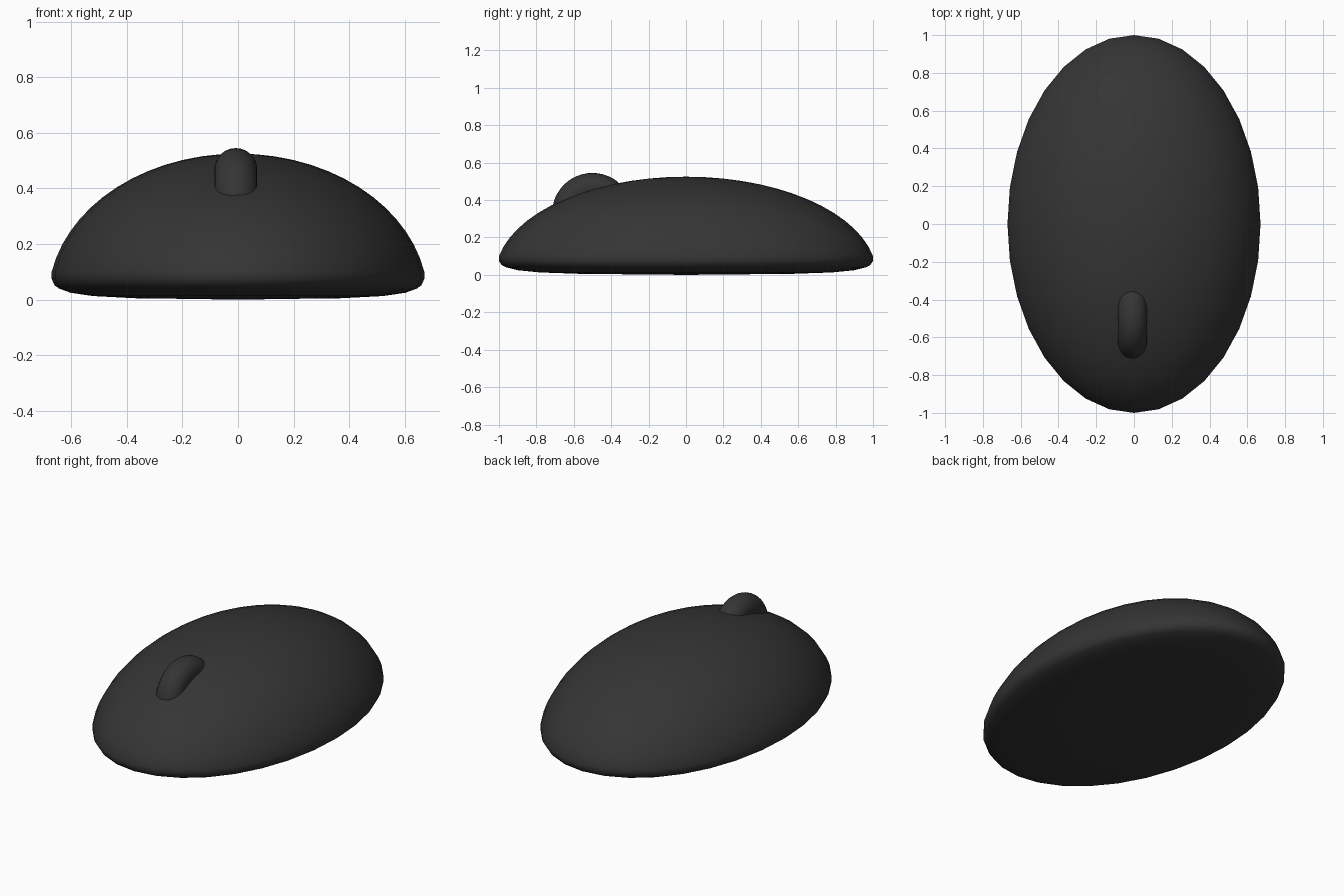
import bpy, bmesh, math

if "Cube" in bpy.data.objects:
    bpy.data.objects.remove(bpy.data.objects["Cube"])

dark = bpy.data.materials.new("dark_plastic")
dark.diffuse_color = (0.035, 0.035, 0.035, 1)
dark.use_nodes = True
dark.node_tree.nodes["Principled BSDF"].inputs["Base Color"].default_value = dark.diffuse_color


def finish(obj):
    obj.data.materials.append(dark)
    for p in obj.data.polygons:
        p.use_smooth = True


# Shell: half-ellipse dome above a softly rounded, nearly flat underside
HALF_WIDTH, HALF_LENGTH, HEIGHT, SIDES = 0.67, 1.0, 0.525, 32
profile = [(0.3, 0.003), (0.55, 0.005), (0.78, 0.013), (0.9, 0.025),
           (0.96, 0.04), (0.985, 0.052), (1.0, 0.075), (1.0, 0.1)]
for i in range(1, 14):
    r = math.cos(math.radians(10.8 + i * 79.2 / 14)) * 1.018
    profile.append((r, HEIGHT * math.sqrt(1 - (r / 1.0186) ** 2)))

bm = bmesh.new()
rings = []
for r, z in profile:
    rings.append([bm.verts.new((HALF_WIDTH * r * math.cos(2 * math.pi * k / SIDES),
                                HALF_LENGTH * r * math.sin(2 * math.pi * k / SIDES), z))
                  for k in range(SIDES)])
bottom = bm.verts.new((0, 0, 0))
top = bm.verts.new((0, 0, HEIGHT))
for k in range(SIDES):
    n = (k + 1) % SIDES
    for a, b in zip(rings, rings[1:]):
        bm.faces.new((a[k], a[n], b[n], b[k]))
    bm.faces.new((bottom, rings[0][n], rings[0][k]))
    bm.faces.new((top, rings[-1][k], rings[-1][n]))
bmesh.ops.recalc_face_normals(bm, faces=bm.faces)
mesh = bpy.data.meshes.new("mouse_shell")
bm.to_mesh(mesh)
bm.free()
shell = bpy.data.objects.new("mouse_shell", mesh)
bpy.context.collection.objects.link(shell)
finish(shell)

# Scroll wheel: upright ring half sunk into the front of the shell
bpy.ops.mesh.primitive_torus_add(major_radius=0.139, minor_radius=0.077,
                                 major_segments=48, minor_segments=24,
                                 location=(-0.008, -0.5, 0.329),
                                 rotation=(0, math.pi / 2, 0))
wheel = bpy.context.object
wheel.name = "scroll_wheel"
finish(wheel)
